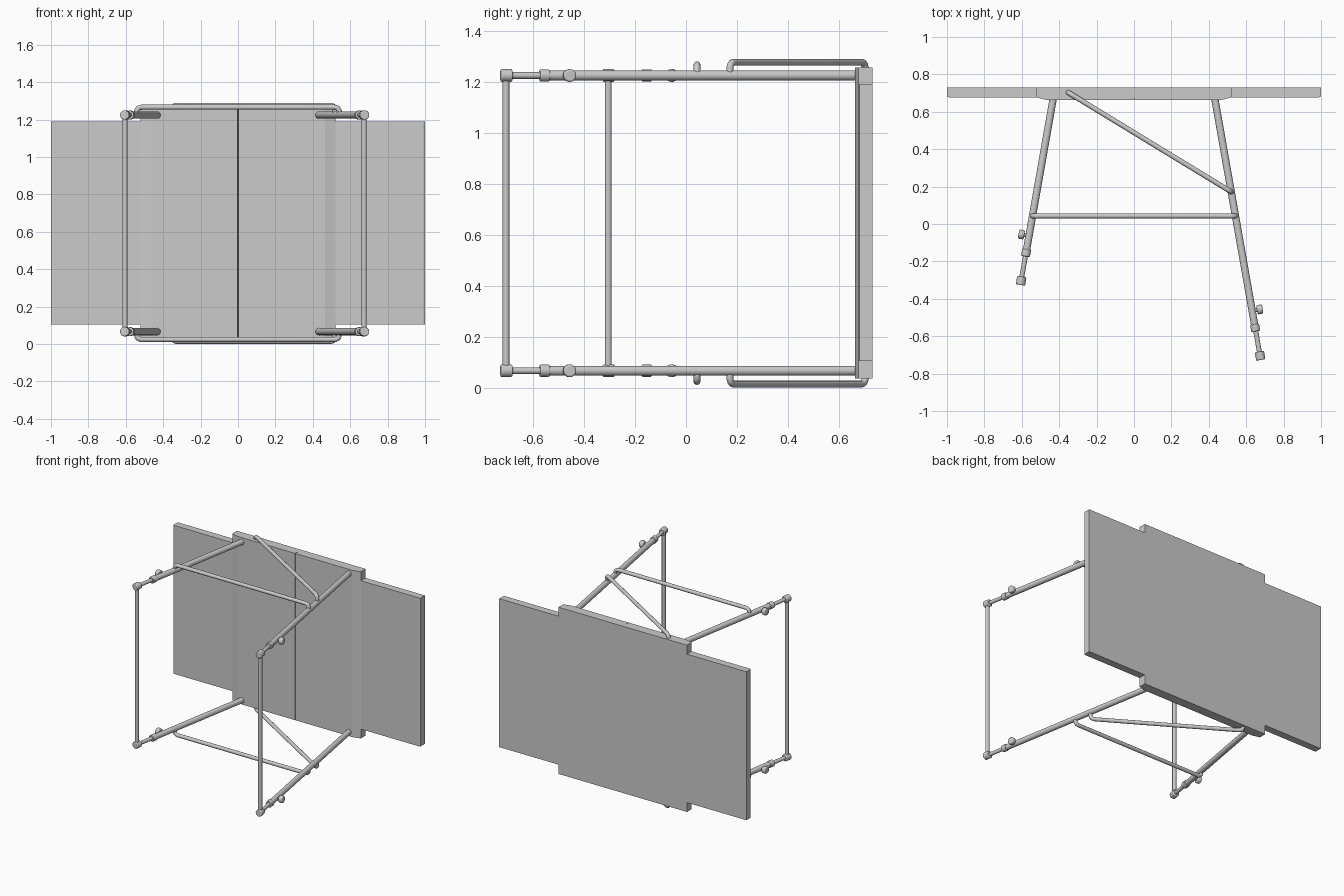
import bpy, bmesh, math
from mathutils import Vector

if "Cube" in bpy.data.objects:
    bpy.data.objects.remove(bpy.data.objects["Cube"])

ZC = 0.645            # mid plane between the two side frames
LEG_DZ = 0.579        # leg offset from the mid plane
SLOPE = 0.176         # sideways splay of the legs


def finish(obj):
    bpy.ops.object.select_all(action='DESELECT')
    obj.select_set(True)
    bpy.context.view_layer.objects.active = obj
    bpy.ops.object.shade_smooth_by_angle(angle=math.radians(40))
    return obj


def prism(name, profile, z0, z1):
    """Extrude an XY profile between two heights."""
    bm = bmesh.new()
    face = bm.faces.new([bm.verts.new((x, y, z0)) for x, y in profile])
    ext = bmesh.ops.extrude_face_region(bm, geom=[face])
    verts = [v for v in ext['geom'] if isinstance(v, bmesh.types.BMVert)]
    bmesh.ops.translate(bm, verts=verts, vec=(0, 0, z1 - z0))
    bmesh.ops.recalc_face_normals(bm, faces=bm.faces)
    me = bpy.data.meshes.new(name)
    bm.to_mesh(me)
    bm.free()
    obj = bpy.data.objects.new(name, me)
    bpy.context.collection.objects.link(obj)
    return obj


def rod(name, a, b, r, bevel=0.0):
    """Cylinder between two points, optionally with rounded rims."""
    a, b = Vector(a), Vector(b)
    d = b - a
    bpy.ops.mesh.primitive_cylinder_add(
        vertices=24, radius=r, depth=d.length, location=(a + b) / 2,
        rotation=d.to_track_quat('Z', 'Y').to_euler())
    obj = bpy.context.object
    obj.name = name
    if bevel:
        m = obj.modifiers.new("round", 'BEVEL')
        m.width, m.segments = bevel, 3
        m.limit_method, m.angle_limit = 'ANGLE', math.radians(40)
    return finish(obj)


def bent_rod(name, pts, r, bend):
    """Tube along a path whose inner corners are rounded."""
    pts = [Vector(p) for p in pts]
    path = [pts[0]]
    for p, c, n in zip(pts, pts[1:], pts[2:]):
        s = c + (p - c).normalized() * bend
        e = c + (n - c).normalized() * bend
        for i in range(7):
            t = i / 6
            path.append(s * (1 - t) ** 2 + c * 2 * t * (1 - t) + e * t * t)
    path.append(pts[-1])
    cu = bpy.data.curves.new(name, 'CURVE')
    cu.dimensions = '3D'
    cu.bevel_depth, cu.bevel_resolution, cu.use_fill_caps = r, 4, True
    sp = cu.splines.new('POLY')
    sp.points.add(len(path) - 1)
    for q, p in zip(sp.points, path):
        q.co = (*p, 1)
    obj = bpy.data.objects.new(name, cu)
    bpy.context.collection.objects.link(obj)
    bpy.ops.object.select_all(action='DESELECT')
    obj.select_set(True)
    bpy.context.view_layer.objects.active = obj
    bpy.ops.object.convert(target='MESH')
    return finish(bpy.context.object)


def leg_x(y):
    return 0.433 + SLOPE * (0.665 - y)


# table top: thicker centre panel with sloped shoulders and a fine fold line
prism("centre_panel", [(-0.52, 0.731), (-0.52, 0.677), (-0.465, 0.662),
                       (-0.002, 0.662), (0, 0.69), (0.002, 0.662),
                       (0.465, 0.662), (0.52, 0.677), (0.52, 0.731)],
      0.036, 1.256)

# thinner wings on both sides
for s, side in ((-1, "left"), (1, "right")):
    prism(side + "_wing", [(s * 0.52, 0.731), (s * 0.52, 0.677),
                           (s * 0.988, 0.677), (s, 0.681), (s, 0.731)],
          0.104, 1.19)

# telescopic legs: one long pair on the right, one short pair on the left
for s, side, foot in ((-1, "left", -0.305), (1, "right", -0.706)):
    axis = Vector((s * SLOPE, -1, 0)).normalized()
    out = Vector((s, SLOPE, 0)).normalized()
    for k, level in ((-1, "lower"), (1, "upper")):
        z = ZC + k * LEG_DZ
        tag = f"{side}_{level}_"

        def at(y):
            return Vector((s * leg_x(y), y, z))

        collar, knob, end = at(foot + 0.151), at(foot + 0.242), at(foot)
        rod(tag + "outer_leg", at(0.68), collar, 0.0195)
        rod(tag + "inner_leg", collar - axis * 0.03, end, 0.013)
        rod(tag + "collar", collar - axis * 0.019, collar + axis * 0.019, 0.024, 0.004)
        rod(tag + "foot", end - axis * 0.024, end + axis * 0.021, 0.025, 0.005)
        rod(tag + "knob_stem", knob, knob + out * 0.035, 0.01)
        rod(tag + "knob", knob + out * 0.026, knob + out * 0.057, 0.025, 0.007)
    # floor bar joining the two feet
    x = s * leg_x(foot)
    rod(side + "_floor_bar", (x, foot, ZC - LEG_DZ), (x, foot, ZC + LEG_DZ), 0.0135)

# braces on both side frames
for k, level in ((-1, "lower"), (1, "upper")):
    zi, zo, zd = (ZC + k * d for d in (0.58, 0.621, 0.631))
    x = leg_x(0.043)
    bent_rod(level + "_cross_brace", [(-x, 0.043, zi), (-x, 0.043, zo),
                                      (x, 0.043, zo), (x, 0.043, zi)], 0.0135, 0.03)
    bent_rod(level + "_diagonal_brace", [(-0.352, 0.703, zi), (-0.352, 0.703, zd),
                                         (leg_x(0.172), 0.172, zd),
                                         (leg_x(0.172), 0.172, zi)], 0.0135, 0.03)
